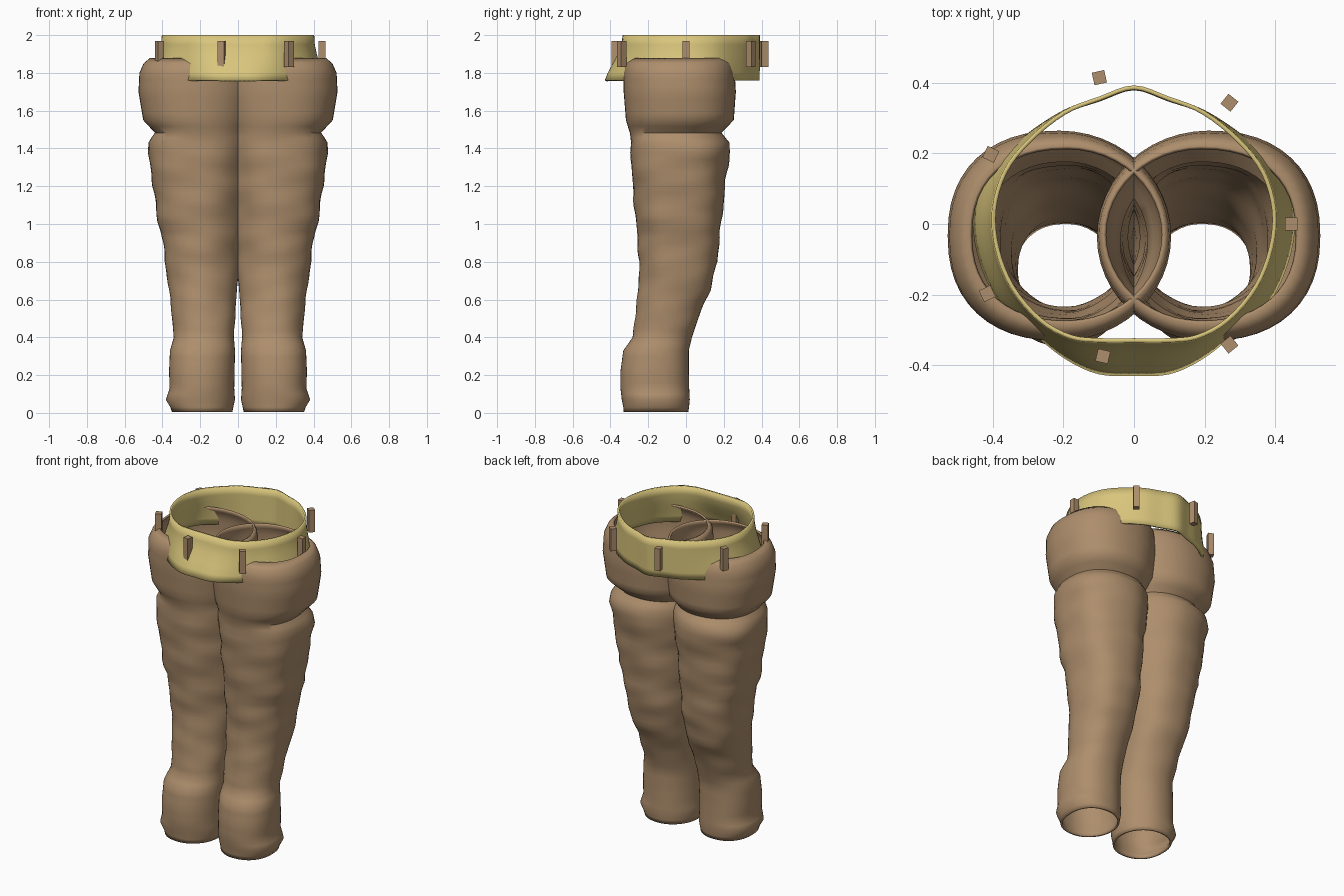
import bpy, bmesh, math

if "Cube" in bpy.data.objects:
    bpy.data.objects.remove(bpy.data.objects["Cube"])


def material(name, col):
    m = bpy.data.materials.new(name)
    m.diffuse_color = (*col, 1)
    m.use_nodes = True
    m.node_tree.nodes["Principled BSDF"].inputs["Base Color"].default_value = m.diffuse_color
    return m


BROWN = material("brown cloth", (0.42, 0.27, 0.15))
YELLOW = material("yellow waistband", (0.69, 0.56, 0.20))


def loft(name, rings, mat, thickness, angle, mirror=False):
    """Skin closed rings, listed bottom to top, into a thin cloth shell."""
    bm = bmesh.new()
    vs = [[bm.verts.new(p) for p in r] for r in rings]
    n = len(rings[0])
    for a, b in zip(vs, vs[1:]):
        for j in range(n):
            k = (j + 1) % n
            bm.faces.new((a[j], a[k], b[k], b[j]))
    me = bpy.data.meshes.new(name)
    bm.to_mesh(me)
    bm.free()
    ob = bpy.data.objects.new(name, me)
    bpy.context.collection.objects.link(ob)
    me.materials.append(mat)
    sol = ob.modifiers.new("cloth thickness", 'SOLIDIFY')
    sol.thickness = thickness
    sol.offset = -1
    if mirror:
        mi = ob.modifiers.new("other side", 'MIRROR')
        mi.use_mirror_merge = False
    bpy.context.view_layer.objects.active = ob
    ob.select_set(True)
    bpy.ops.object.shade_smooth_by_angle(angle=math.radians(angle))
    ob.select_set(False)
    return ob


# Trouser leg: z, inner x, outer x, front y, back y
LEG = [
    (0.005, 0.030, 0.350, -0.330, 0.012), (0.03, 0.025, 0.358, -0.332, 0.016),
    (0.07, 0.016, 0.382, -0.340, 0.020), (0.13, 0.020, 0.362, -0.347, 0.017),
    (0.22, 0.018, 0.365, -0.347, 0.015), (0.33, 0.016, 0.360, -0.332, 0.015),
    (0.40, 0.020, 0.340, -0.282, 0.030), (0.55, 0.012, 0.350, -0.265, 0.085),
    (0.65, 0.003, 0.366, -0.250, 0.130), (0.80, -0.008, 0.385, -0.246, 0.168),
    (0.96, -0.02, 0.408, -0.258, 0.182), (1.01, -0.025, 0.428, -0.264, 0.190),
    (1.20, -0.04, 0.452, -0.283, 0.207), (1.38, -0.06, 0.480, -0.294, 0.230),
    (1.43, -0.06, 0.474, -0.296, 0.230), (1.483, -0.05, 0.440, -0.298, 0.188),
    (1.55, -0.08, 0.502, -0.318, 0.253), (1.70, -0.105, 0.527, -0.330, 0.264),
    (1.80, -0.105, 0.522, -0.330, 0.258), (1.85, -0.10, 0.500, -0.318, 0.246),
    (1.88, -0.09, 0.465, -0.280, 0.220),
]
N = 48


def leg_ring(z, xi, xo, y0, y1):
    cx, cy, rx, ry = (xi + xo) / 2, (y0 + y1) / 2, (xo - xi) / 2, (y1 - y0) / 2
    fade = max(0, min(1, (z - 0.3) / 0.2)) * max(0, min(1, (1.5 - z) / 0.1))
    pts = []
    for j in range(N):
        t = 2 * math.pi * j / N
        c, s = math.cos(t), math.sin(t)
        # outer half slightly boxy, inner half elliptical
        e = 0.87 if c > 0 else 1.0
        x = math.copysign(abs(c) ** e, c)
        y = math.copysign(abs(s) ** e, s)
        # soft cloth wrinkles
        w = 1 + fade * (0.014 * math.sin(27 * z + 2 * t)
                        + 0.012 * math.sin(5 * t + 4 * z)
                        + 0.008 * math.sin(48 * z - 3 * t))
        pts.append((cx + rx * x * w, cy + ry * y * w, z))
    return pts


rings = []
for a, b in zip(LEG, LEG[1:]):
    steps = max(1, round((b[0] - a[0]) / 0.035))
    for i in range(steps):
        f = i / steps
        rings.append(leg_ring(*[p + (q - p) * f for p, q in zip(a, b)]))
rings.append(leg_ring(*LEG[-1]))
loft("trouser_legs", rings, BROWN, 0.012, 50, mirror=True)

# Waistband: half outlines (front to back) at the lower and upper edge
LOW = [(0, -.43), (.1, -.425), (.19, -.385), (.28, -.315), (.385, -.22), (.445, -.08),
       (.452, .05), (.405, .165), (.31, .25), (.2, .322), (.1, .358), (0, .39)]
TOP = [(0, -.335), (.09, -.335), (.18, -.325), (.27, -.275), (.35, -.18), (.393, -.07),
       (.402, .04), (.37, .15), (.30, .24), (.2, .32), (.1, .36), (0, .392)]


def closed(half):
    return half + [(-x, y) for x, y in half[-2:0:-1]]


def smooth_loop(p, k=4):
    """Catmull-Rom curve through a closed outline."""
    out, n = [], len(p)
    for i in range(n):
        a, b, c, d = (p[(i + o) % n] for o in (-1, 0, 1, 2))
        for s in range(k):
            t = s / k
            out.append(tuple(0.5 * (2 * b[m] + (c[m] - a[m]) * t
                       + (2 * a[m] - 5 * b[m] + 4 * c[m] - d[m]) * t * t
                       + (3 * b[m] - a[m] - 3 * c[m] + d[m]) * t ** 3) for m in (0, 1)))
    return out


low, top = smooth_loop(closed(LOW)), smooth_loop(closed(TOP))
band = []
for z, f in ((1.76, 0), (1.80, .17), (1.85, .45), (1.90, .74), (1.95, .94), (2.0, 1)):
    band.append([(a[0] + (b[0] - a[0]) * f, a[1] + (b[1] - a[1]) * f, z)
                 for a, b in zip(low, top)])
loft("waistband", band, YELLOW, 0.012, 50)

# Belt loops: seven upright blocks around the band
SPOTS = [(.445, 0), (.27, .343), (-.098, .414), (-.405, .197),
         (-.415, -.197), (-.088, -.374), (.27, -.341)]
for i, (x, y) in enumerate(SPOTS):
    bpy.ops.mesh.primitive_cube_add(size=1, location=(x, y, 1.90),
                                    rotation=(0, 0, 2 * math.pi * i / 7))
    ob = bpy.context.object
    ob.name = f"belt_loop_{i + 1}"
    ob.scale = (0.036, 0.036, 0.14)
    ob.data.materials.append(BROWN)
